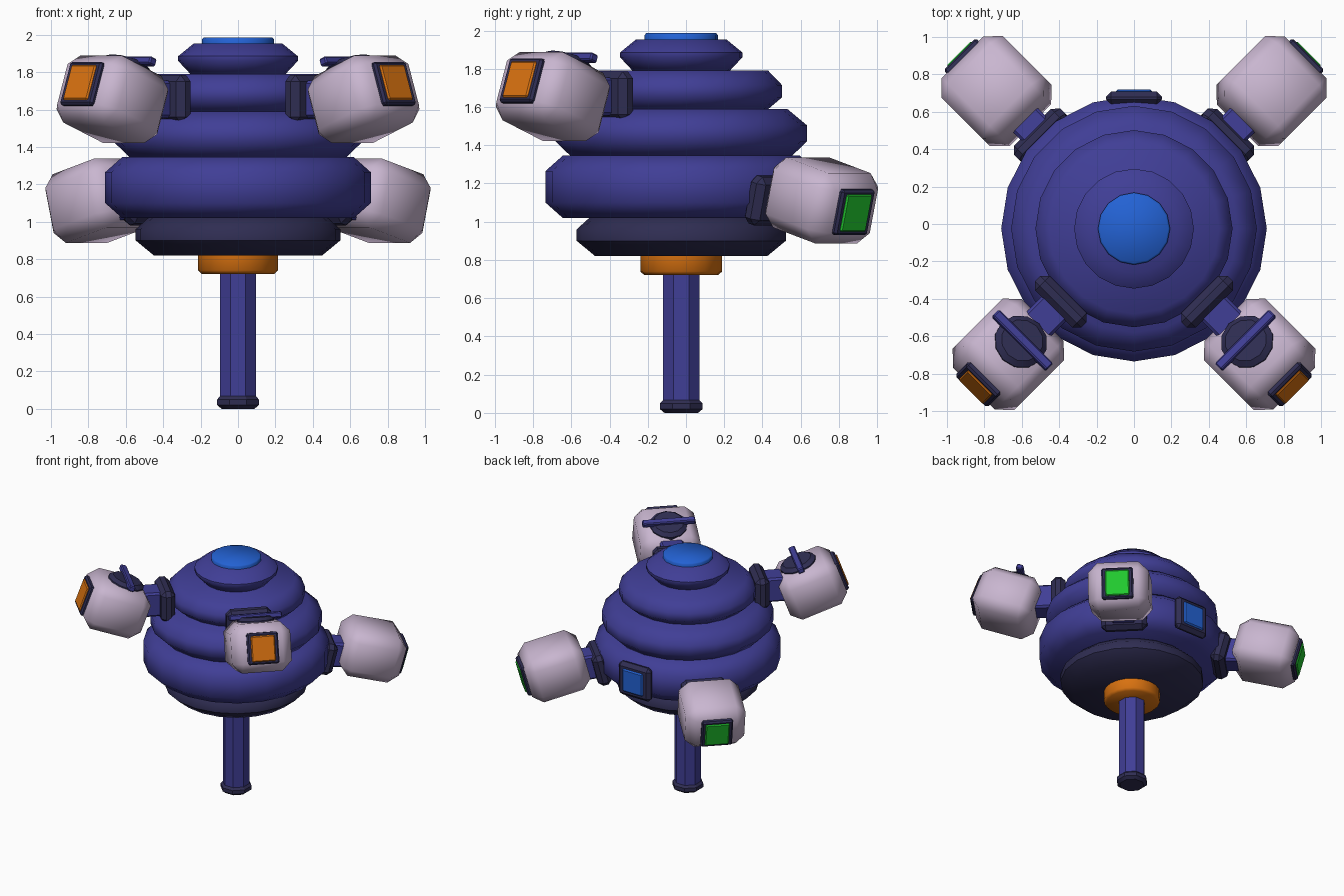
import bpy, bmesh, math
from mathutils import Matrix, Vector

if "Cube" in bpy.data.objects:
    bpy.data.objects.remove(bpy.data.objects["Cube"])

CY = -0.025  # y of the central axis


def material(name, r, g, b):
    m = bpy.data.materials.new(name)
    lin = [((c / 255 + 0.055) / 1.055) ** 2.4 for c in (r, g, b)]
    m.diffuse_color = (*lin, 1)
    m.use_nodes = True
    m.node_tree.nodes["Principled BSDF"].inputs["Base Color"].default_value = m.diffuse_color
    return m


VIOLET = material("violet_blue", 64, 62, 150)
NAVY = material("dark_navy", 47, 45, 82)
LAVENDER = material("pale_lavender", 201, 182, 208)
ORANGE = material("orange", 217, 114, 16)
GREEN = material("green", 34, 205, 48)
BLUE = material("bright_blue", 35, 98, 212)


def finish(name, bm, mat, matrix, angle):
    bmesh.ops.recalc_face_normals(bm, faces=bm.faces)
    me = bpy.data.meshes.new(name)
    bm.to_mesh(me)
    bm.free()
    me.materials.append(mat)
    ob = bpy.data.objects.new(name, me)
    ob.matrix_world = matrix
    bpy.context.collection.objects.link(ob)
    bpy.ops.object.select_all(action='DESELECT')
    ob.select_set(True)
    bpy.context.view_layer.objects.active = ob
    bpy.ops.object.shade_smooth_by_angle(angle=math.radians(angle))
    return ob


def lathe(name, profile, mat, sides=20, phase=0.0, matrix=None, angle=50):
    """Closed solid of revolution from (radius, height) pairs."""
    bm = bmesh.new()
    rings = []
    for r, z in profile:
        rings.append([bm.verts.new((r * math.cos(phase + math.tau * i / sides),
                                    r * math.sin(phase + math.tau * i / sides), z))
                      for i in range(sides)])
    for a, b in zip(rings, rings[1:]):
        for i in range(sides):
            j = (i + 1) % sides
            bm.faces.new((a[i], a[j], b[j], b[i]))
    bm.faces.new(rings[0][::-1])
    bm.faces.new(rings[-1])
    return finish(name, bm, mat, matrix or Matrix.Translation((0, CY, 0)), angle)


def block(name, half, mat, matrix, bevel=0.0, angle=30):
    """Bevelled box given by its half sizes."""
    bm = bmesh.new()
    bmesh.ops.create_cube(bm, size=2)
    bmesh.ops.scale(bm, vec=half, verts=bm.verts)
    if bevel:
        bmesh.ops.bevel(bm, geom=bm.edges[:], offset=bevel, segments=1,
                        affect='EDGES', profile=0.5)
    return finish(name, bm, mat, matrix, angle)


# Stem, foot and collar
eighth = math.pi / 8
lathe("foot", [(0.095, 0), (0.121, 0.02), (0.121, 0.05), (0.095, 0.075)],
      NAVY, 8, eighth, angle=30)
lathe("stem", [(0.103, 0.06), (0.103, 0.76)], VIOLET, 8, eighth, angle=30)
lathe("collar", [(0.195, 0.722), (0.214, 0.74), (0.214, 0.83)], ORANGE)

# Stacked body bands: bottom z, top z, bottom / widest / top radius, straight zone
bands = [
    ("lower_band", 0.82, 1.03, 0.45, 0.547, 0.47, 0.90, 0.96, NAVY),
    ("main_band", 1.02, 1.345, 0.62, 0.71, 0.62, 1.10, 1.265, VIOLET),
    ("middle_band", 1.34, 1.59, 0.575, 0.657, 0.555, 1.42, 1.505, VIOLET),
    ("upper_band", 1.585, 1.79, 0.45, 0.527, 0.455, 1.65, 1.715, VIOLET),
    ("crown_band", 1.785, 1.953, 0.25, 0.32, 0.237, 1.86, 1.885, VIOLET),
]
for name, z0, z1, r0, rm, r1, za, zb, mat in bands:
    lathe(name, [(r0, z0), (rm, za), (rm, zb), (r1, z1)], mat)
lathe("top_disc", [(0.193, 1.94), (0.193, 1.975), (0.183, 1.986)], BLUE, 16)

# Rear body panel
block("rear_panel_frame", (0.15, 0.035, 0.14), NAVY,
      Matrix.Translation((0, 0.673, 1.17)), 0.028)
block("rear_panel", (0.095, 0.02, 0.095), BLUE,
      Matrix.Translation((0, 0.7, 1.17)), 0.01)


def pod(tag, azimuth, tilt, plate_r, plate_tilt, pod_r, z, panel_mat, cap):
    """Mount plate, arm and bevelled pod; local +x points outward."""
    spin = Matrix.Translation((0, CY, 0)) @ Matrix.Rotation(math.radians(azimuth), 4, 'Z')

    def at(r, h, deg):
        return spin @ Matrix.Translation((r, 0, h)) @ Matrix.Rotation(-math.radians(deg), 4, 'Y')

    block(tag + "_mount_plate", (0.055, 0.175, 0.13), NAVY, at(plate_r, z, plate_tilt), 0.035)
    a, b = plate_r, pod_r - 0.15
    block(tag + "_arm", ((b - a) / 2, 0.092, 0.1), VIOLET,
          at((a + b) / 2, z, plate_tilt * 0.4), 0.015)
    base = at(pod_r, z, tilt)
    block(tag + "_pod", (0.235, 0.232, 0.19), LAVENDER, base, 0.075, 62)
    # Framed lamp on the outer face
    block(tag + "_lamp_frame", (0.025, 0.122, 0.122), NAVY,
          base @ Matrix.Translation((0.235, 0, 0)), 0.012)
    block(tag + "_lamp", (0.02, 0.093, 0.1), panel_mat,
          base @ Matrix.Translation((0.25, 0, 0)), 0.008)
    # Cap and cross bar on top
    if cap:
        top = base @ Matrix.Translation((-0.03, 0, 0))
        lathe(tag + "_cap", [(0.145, 0.17), (0.145, 0.2), (0.115, 0.225)], NAVY, 12,
              matrix=top, angle=30)
        block(tag + "_cap_bar", (0.026, 0.205, 0.022), VIOLET,
              top @ Matrix.Translation((0, 0, 0.226)), 0.008)


for side, s in (("right", 1), ("left", -1)):
    pod("front_" + side, -90 + 45 * s, 20, 0.553, 0, 0.95, 1.655, ORANGE, True)
    pod("back_" + side, 90 - 45 * s, -15, 0.69, -14, 1.04, 1.112, GREEN, False)
